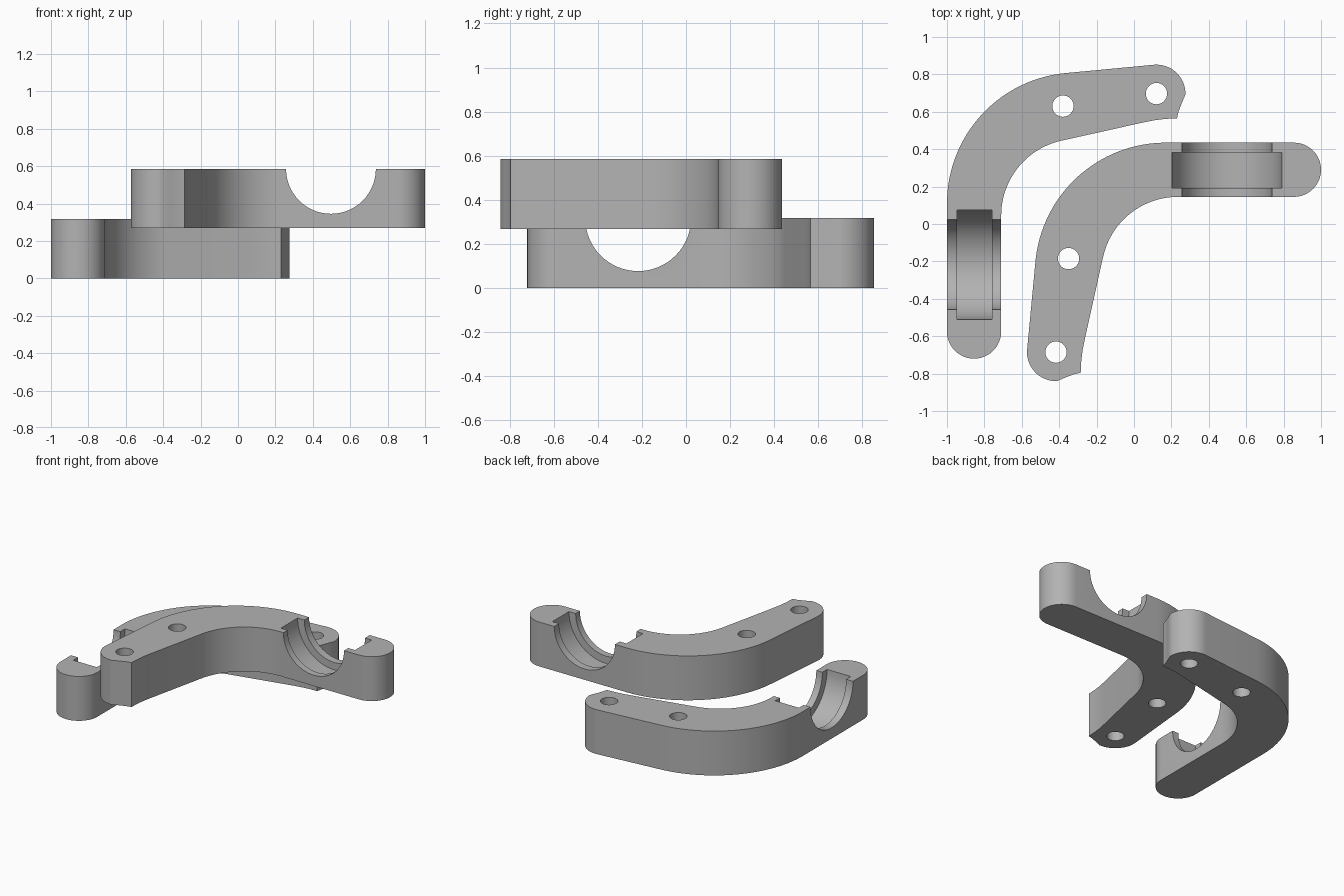
import bpy, bmesh
from math import sin, cos, radians, pi
from mathutils import Matrix, Vector

default = bpy.data.objects.get("Cube")
if default:
    bpy.data.objects.remove(default, do_unlink=True)

HEIGHT = 0.317
ARM_X = -0.855            # centre line of the straight arm
SEAT_Y = -0.217           # centre of the half-round seat
HOLES = [(-0.38, 0.63), (0.12, 0.697)]

grey = bpy.data.materials.new("plain grey")
grey.use_nodes = True
GREY = (0.45, 0.45, 0.45, 1)
grey.diffuse_color = GREY
grey.node_tree.nodes["Principled BSDF"].inputs["Base Color"].default_value = GREY


def arc(cx, cy, r, start, end, steps):
    """Points on an arc, angles in degrees."""
    angles = [radians(start + (end - start) * i / steps) for i in range(steps + 1)]
    return [(cx + r * cos(a), cy + r * sin(a)) for a in angles]


def add_object(name, bm):
    bmesh.ops.recalc_face_normals(bm, faces=bm.faces)
    mesh = bpy.data.meshes.new(name)
    bm.to_mesh(mesh)
    bm.free()
    mesh.materials.append(grey)
    obj = bpy.data.objects.new(name, mesh)
    bpy.context.collection.objects.link(obj)
    return obj


def prism(name, outline, height):
    bm = bmesh.new()
    face = bm.faces.new([bm.verts.new((x, y, 0)) for x, y in outline])
    grown = bmesh.ops.extrude_face_region(bm, geom=[face])
    top = [v for v in grown["geom"] if isinstance(v, bmesh.types.BMVert)]
    bmesh.ops.translate(bm, verts=top, vec=(0, 0, height))
    return add_object(name, bm)


def cut_cylinder(target, centre, radius, depth, along_x=False, sides=32):
    bm = bmesh.new()
    turn = Matrix.Rotation(pi / 2, 4, "Y") if along_x else Matrix()
    bmesh.ops.create_cone(bm, cap_ends=True, segments=sides, radius1=radius,
                          radius2=radius, depth=depth,
                          matrix=Matrix.Translation(centre) @ turn)
    cutter = add_object("cutter", bm)
    cutter.hide_render = True
    mod = target.modifiers.new("cut", "BOOLEAN")
    mod.operation = "DIFFERENCE"
    mod.solver = "EXACT"
    mod.object = cutter
    bpy.context.view_layer.objects.active = target
    bpy.ops.object.modifier_apply(modifier=mod.name)
    bpy.data.objects.remove(cutter, do_unlink=True)


# Bracket outline: round arm end, inner bend, notched tip, outer bend
outline = arc(ARM_X, -0.575, 0.145, 180, 360, 24)
outline += arc(-0.30, 0.045, 0.41, 180, 103, 24)
outline += [(0.05, 0.543), (0.11, 0.555), (0.17, 0.562), (0.23, 0.565)]
outline += [(0.238, 0.60), (0.255, 0.645)]
outline += arc(0.12, 0.697, 0.155, -2, 95, 16)
outline += arc(-0.30, 0.11, 0.70, 95, 180, 32)
lower = prism("lower_bracket", outline, HEIGHT)

# Screw holes, then the bearing seat with its wider groove
for x, y in HOLES:
    cut_cylinder(lower, Vector((x, y, HEIGHT / 2)), 0.057, 1)
cut_cylinder(lower, Vector((ARM_X, SEAT_Y, HEIGHT)), 0.24, 0.4, True, 64)
cut_cylinder(lower, Vector((ARM_X + 0.003, SEAT_Y, HEIGHT)), 0.293, 0.188, True, 64)

# Upper bracket: mirrored copy across the diagonal
upper = lower.copy()
upper.name = "upper_bracket"
upper.data = lower.data.copy()
bpy.context.collection.objects.link(upper)
upper.data.transform(Matrix(((0, -1, 0, 0.28), (-1, 0, 0, -0.565),
                             (0, 0, 1, 0.268), (0, 0, 0, 1))))
upper.data.flip_normals()

# Smooth the bends, keep the edges crisp
for obj in (lower, upper):
    bpy.ops.object.select_all(action="DESELECT")
    obj.select_set(True)
    bpy.context.view_layer.objects.active = obj
    bpy.ops.object.shade_smooth_by_angle(angle=radians(25))
